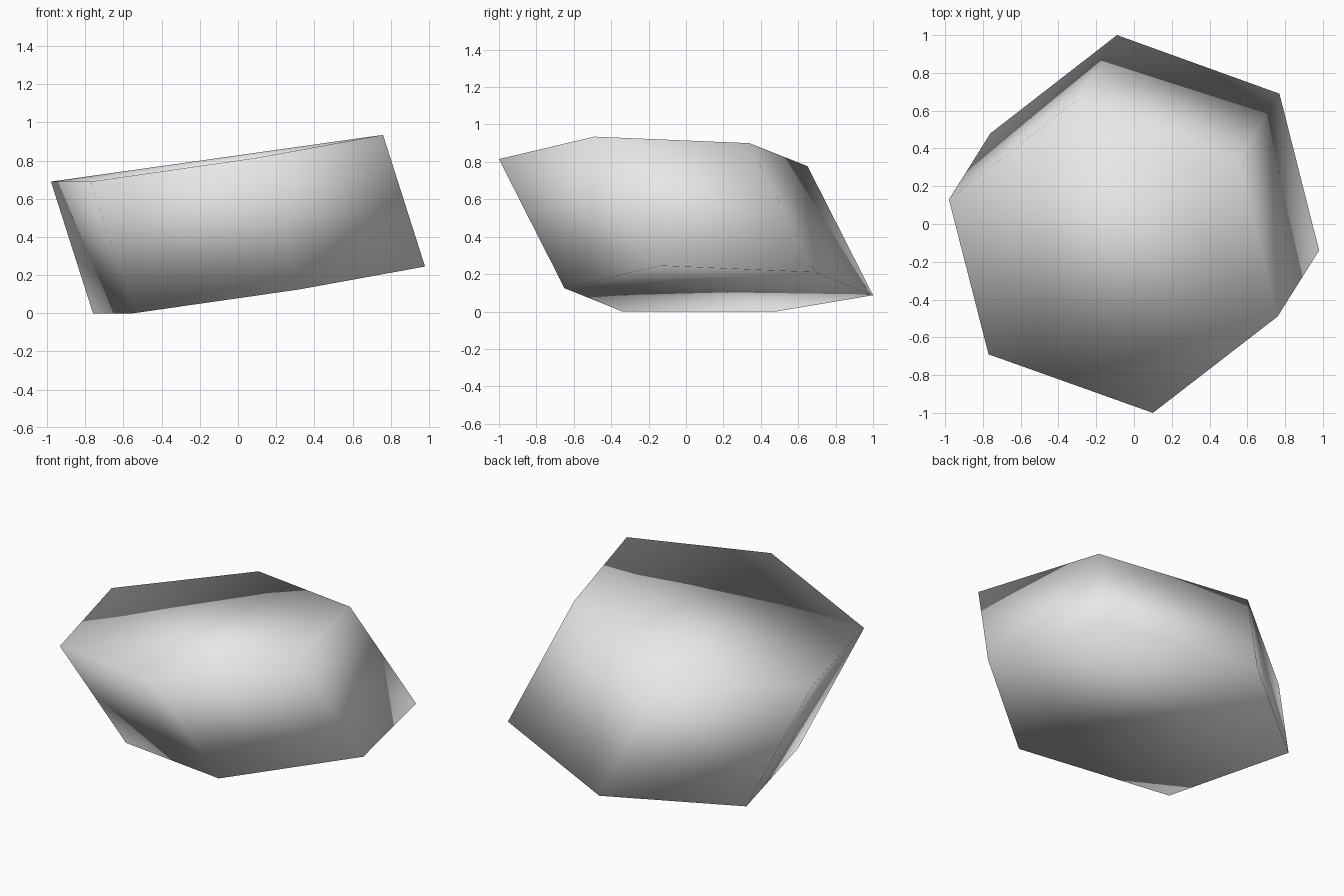
import bpy
import bmesh
from mathutils import Vector

cube = bpy.data.objects.get("Cube")
if cube:
    bpy.data.objects.remove(cube, do_unlink=True)

# Plain grey stone
grey = bpy.data.materials.new("plain_grey")
grey.use_nodes = True
color = (0.8, 0.8, 0.8, 1.0)
grey.diffuse_color = color
grey.node_tree.nodes["Principled BSDF"].inputs["Base Color"].default_value = color

# Six-sided top outline, counterclockwise, gently folded across its long diagonal
outline = [
    (-0.98, 0.13, 0.69), (-0.77, -0.69, 0.69), (0.10, -1.0, 0.815),
    (0.76, -0.49, 0.935), (0.55, 0.34, 0.90), (-0.31, 0.65, 0.777),
]
slant = Vector((0.22, 0.35, -0.69))

bm = bmesh.new()
top = [bm.verts.new(p) for p in outline]
bottom = [bm.verts.new(Vector(p) + slant) for p in outline]

# Caps: two panels each, meeting on the fold
for ring in (top, bottom):
    bm.faces.new(ring[:4])
    bm.faces.new(ring[3:] + ring[:1])

# Slanted side walls
for i in range(len(top)):
    j = (i + 1) % len(top)
    bm.faces.new((top[i], bottom[i], bottom[j], top[j]))

bmesh.ops.recalc_face_normals(bm, faces=bm.faces[:])
for face in bm.faces:
    face.smooth = True

mesh = bpy.data.meshes.new("slanted_stone")
bm.to_mesh(mesh)
bm.free()
mesh.materials.append(grey)
stone = bpy.data.objects.new("slanted_stone", mesh)
bpy.context.collection.objects.link(stone)
